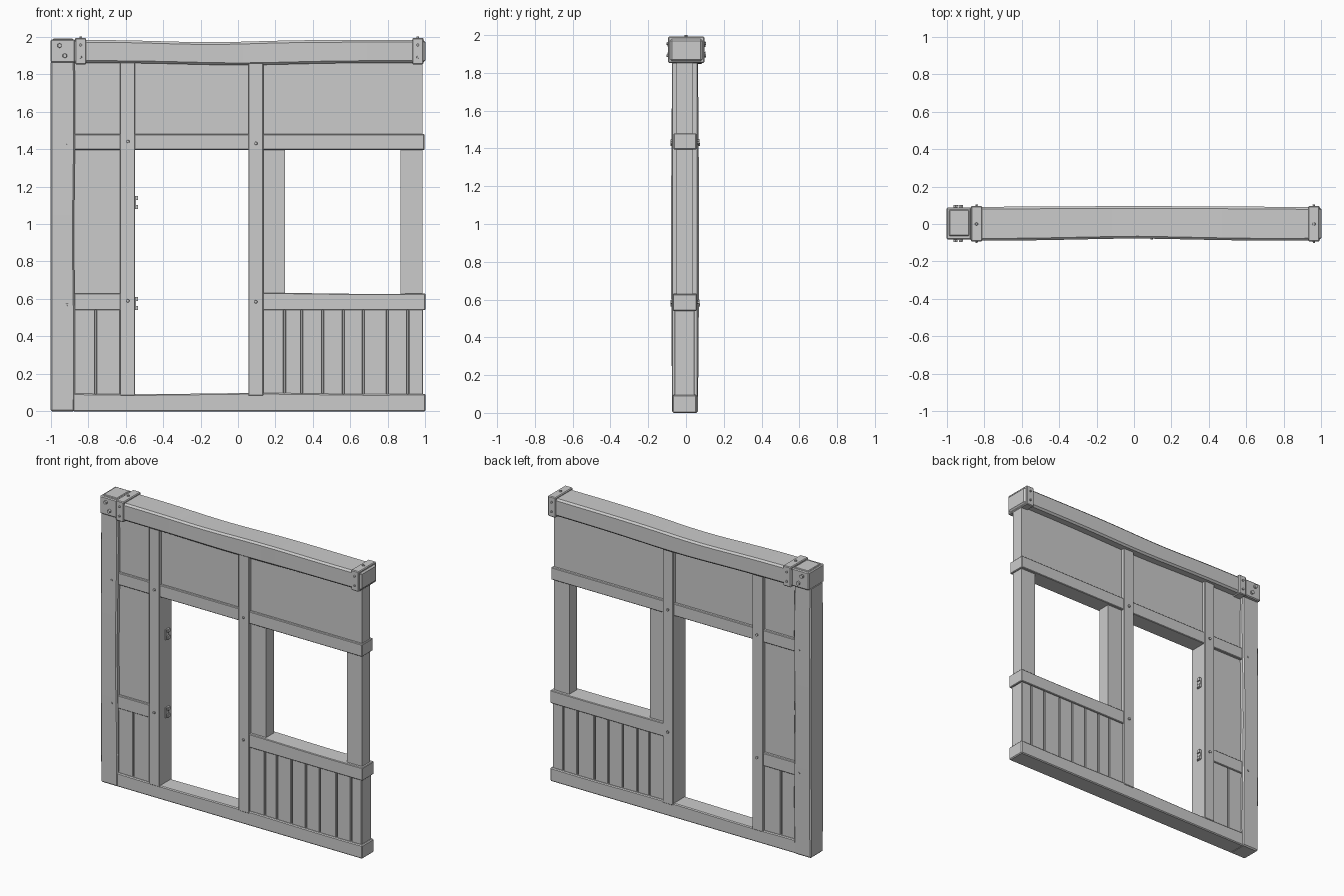
import bpy, bmesh, math
from mathutils import Matrix, Vector

if "Cube" in bpy.data.objects:
    bpy.data.objects.remove(bpy.data.objects["Cube"])


def finish(name, bm):
    me = bpy.data.meshes.new(name)
    bmesh.ops.recalc_face_normals(bm, faces=bm.faces)
    bm.to_mesh(me)
    bm.free()
    ob = bpy.data.objects.new(name, me)
    bpy.context.collection.objects.link(ob)
    return ob


def block(name, x, y, z, bevel=0.0, cuts=0, axis=0, warp=None):
    """Box from ranges, optionally bevelled, sliced along an axis and warped."""
    lo, hi = Vector((x[0], y[0], z[0])), Vector((x[1], y[1], z[1]))
    bm = bmesh.new()
    bmesh.ops.create_cube(bm, size=1)
    for v in bm.verts:
        v.co = Vector(((lo[i] + hi[i]) / 2 + v.co[i] * (hi[i] - lo[i]) for i in range(3)))
    if bevel:
        bmesh.ops.bevel(bm, geom=bm.edges[:], offset=bevel, segments=1, affect='EDGES')
    n = Vector((0, 0, 0))
    n[axis] = 1
    for k in range(1, cuts + 1):
        p = lo.copy()
        p[axis] += (hi[axis] - lo[axis]) * k / (cuts + 1)
        bmesh.ops.bisect_plane(bm, geom=bm.verts[:] + bm.edges[:] + bm.faces[:],
                               plane_co=p, plane_no=n)
    if warp:
        mid = (lo + hi) / 2
        for v in bm.verts:
            s = Vector((1 if v.co[i] > mid[i] else -1 for i in range(3)))
            v.co += warp(v.co, s)
    ob = finish(name, bm)
    if warp:
        bpy.context.view_layer.objects.active = ob
        ob.select_set(True)
        bpy.ops.object.shade_smooth_by_angle(angle=math.radians(25))
        ob.select_set(False)
    return ob


def bolt(name, pos, axis, r=0.011, h=0.012):
    """Short hexagonal head along y or z."""
    bm = bmesh.new()
    rot = Matrix.Rotation(math.pi / 2, 4, 'X') if axis == 'Y' else Matrix()
    bmesh.ops.create_cone(bm, cap_ends=True, segments=6, radius1=r, radius2=r * 0.8, depth=h,
                          matrix=Matrix.Translation(pos) @ rot)
    return finish(name, bm)


# Hand-hewn unevenness for the main timbers
def beam_warp(c, s):
    t = max(0.0, math.cos(c.x * math.pi / 1.9))
    y = 0.010 * t * t if s.y < 0 else 0.005 * t
    if s.y < 0:
        y -= 0.004 * math.sin(abs(c.x) * math.pi)
    z = -0.012 * math.exp(-((c.x + 0.15) / 0.35) ** 2)
    if s.z < 0:
        z = -0.012 * math.exp(-(c.x / 0.4) ** 2)
    return Vector((0, y, z))


def post_warp(c, s):
    t = math.sin(c.z / 1.86 * math.pi)
    return Vector((0.003 * math.sin(c.z * 5) * (s.x > 0), 0.006 * t * s.y, 0))


def sill_warp(c, s):
    return Vector((0, 0, 0.003 * math.sin(c.x * 5 + 1) if s.z > 0 else 0))


# Main timbers
block("top_beam", (-0.88, 1.0), (-0.087, 0.09), (1.86, 1.982), 0.012, 24, 0, beam_warp)
block("corner_post", (-1.0, -0.872), (-0.073, 0.063), (0, 1.87), 0.008, 16, 2, post_warp)
block("bottom_sill", (-0.88, 1.0), (-0.071, 0.057), (0, 0.095), 0.006, 16, 0, sill_warp)

# Corner cap with raised timber end, and metal straps
block("corner_cap", (-1.0, -0.868), (-0.083, 0.087), (1.862, 1.985), 0.006)
block("corner_cap_top", (-0.987, -0.88), (-0.064, 0.075), (1.97, 1.99), 0.004)
for side, x in (("left", (-0.87, -0.81)), ("right", (0.93, 0.99))):
    block("beam_strap_" + side, x, (-0.094, 0.097), (1.852, 1.992), 0.005)
    xm = sum(x) / 2
    bolt("strap_bolt_top", (xm, 0.0, 1.994), 'Z', 0.009)
    for y in (-0.096, 0.099):
        for z in (1.89, 1.955):
            bolt("strap_bolt", (xm, y, z), 'Y', 0.008)
for y in (-0.086, 0.091):
    for x, z in ((-0.952, 1.952), (-0.924, 1.898)):
        bolt("cap_bolt", (x, y, z), 'Y', 0.014, 0.022)

# Door studs
STUD_Y = (-0.074, 0.062)
block("door_stud_left", (-0.63, -0.55), STUD_Y, (0.085, 1.87), 0.003)
block("door_stud_right", (0.055, 0.135), STUD_Y, (0.085, 1.87), 0.003)

# Cross rails
RAIL_Y = (-0.066, 0.055)
block("upper_rail", (-0.875, 0.995), RAIL_Y, (1.395, 1.48), 0.004)
block("lower_rail_left", (-0.875, -0.6), RAIL_Y, (0.54, 0.63), 0.004)
block("window_sill_rail", (0.125, 1.0), (-0.069, 0.057), (0.54, 0.63), 0.004, 10, 0, sill_warp)

# Infill panels and window jambs
PANEL_Y = (-0.049, 0.036)
block("panel_left", (-0.88, -0.62), PANEL_Y, (0.6, 1.87))
block("panel_over_door", (-0.56, 0.065), PANEL_Y, (1.44, 1.87))
block("panel_over_window", (0.125, 0.985), PANEL_Y, (1.44, 1.87))
block("window_jamb_left", (0.125, 0.25), PANEL_Y, (0.6, 1.42))
block("window_jamb_right", (0.868, 0.985), PANEL_Y, (0.6, 1.42))

# Lower planking over a thin core
block("plank_core_left", (-0.88, -0.62), (-0.04, 0.027), (0.05, 0.57))
block("plank_core_right", (0.125, 0.975), (-0.04, 0.027), (0.05, 0.57))
for seams in ((-0.885, -0.76, -0.625), (0.12, 0.248, 0.34, 0.452, 0.562, 0.668, 0.797, 0.907, 0.992)):
    for a, b in zip(seams, seams[1:]):
        block("plank", (a + 0.004, b - 0.004), (-0.06, 0.046), (0.06, 0.56), 0.003)

# Pegs at the joints
for y in (-0.076, 0.064):
    for x, z in ((-0.588, 1.44), (0.095, 1.43), (-0.588, 0.59), (0.095, 0.585)):
        bolt("joint_peg", (x, y, z), 'Y', 0.01, 0.014)
for y in (-0.077, 0.067):
    for z in (0.57, 1.42):
        bolt("post_peg", (-0.912, y, z), 'Y', 0.008, 0.012)

# Door hinges: plate and knuckles
for z in (0.54, 1.08):
    block("hinge_plate", (-0.556, -0.543), (-0.012, 0.024), (z, z + 0.07))
    for dz in (0.0, 0.048):
        block("hinge_knuckle", (-0.545, -0.534), (0.0, 0.024), (z + dz, z + dz + 0.022))
